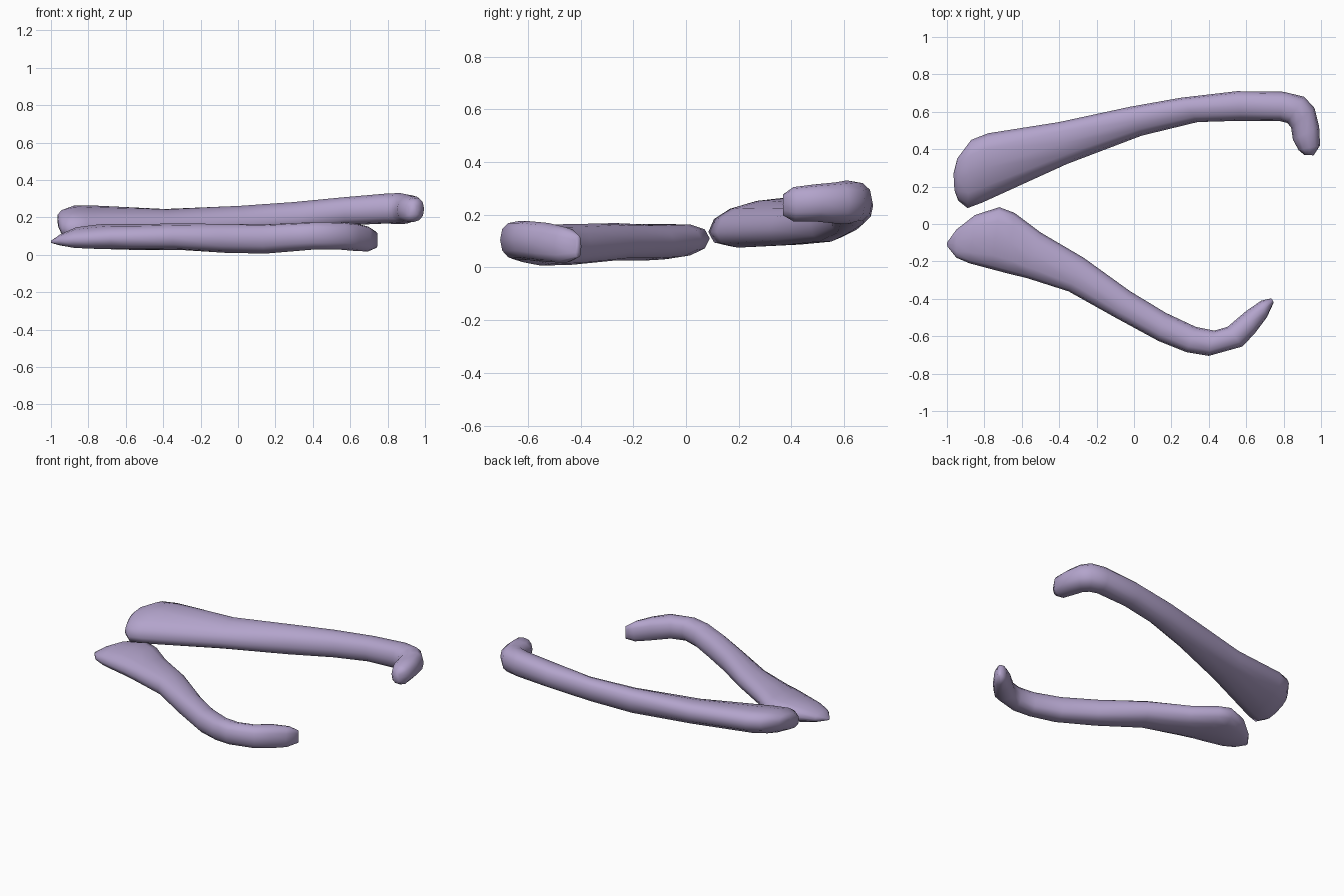
import bpy, bmesh, math
from mathutils import Vector

lilac = bpy.data.materials.new("dusty lilac")
lilac.diffuse_color = (0.45, 0.37, 0.60, 1)
SIDES = 12


def spow(v, e):
    return math.copysign(abs(v) ** e, v)


def brow(name, stations):
    """Loft rounded sections: outer edge x,y,z, inner edge x,y,z, half height."""
    bm = bmesh.new()
    rings = []
    for ox, oy, oz, ix, iy, iz, h in stations:
        o, i = Vector((ox, oy, oz)), Vector((ix, iy, iz))
        mid, half = (o + i) / 2, (o - i) / 2
        ring = []
        for k in range(SIDES):
            a = math.tau * k / SIDES
            p = mid + half * spow(math.cos(a), 0.85)
            p.z += h * spow(math.sin(a), 0.85)
            ring.append(bm.verts.new(p))
        rings.append(ring)
    for r, s in zip(rings, rings[1:]):
        for k in range(SIDES):
            n = (k + 1) % SIDES
            bm.faces.new((r[k], r[n], s[n], s[k]))
    # rounded-off ends
    bm.faces.new(rings[0])
    bm.faces.new(rings[-1])
    bmesh.ops.recalc_face_normals(bm, faces=bm.faces)
    for f in bm.faces:
        f.smooth = True
    me = bpy.data.meshes.new(name)
    bm.to_mesh(me)
    bm.free()
    me.materials.append(lilac)
    ob = bpy.data.objects.new(name, me)
    bpy.context.collection.objects.link(ob)


# rear brow: wide left end, slim arch, hooked right tip
brow("rear_brow", [
    (-0.965, 0.27, 0.20, -0.96, 0.18, 0.165, 0.025),
    (-0.945, 0.35, 0.205, -0.94, 0.125, 0.14, 0.055),
    (-0.87, 0.45, 0.21, -0.89, 0.085, 0.135, 0.08),
    (-0.78, 0.485, 0.205, -0.81, 0.115, 0.135, 0.085),
    (-0.40, 0.545, 0.185, -0.36, 0.32, 0.145, 0.078),
    (-0.02, 0.627, 0.195, 0.04, 0.472, 0.165, 0.082),
    (0.25, 0.675, 0.215, 0.34, 0.545, 0.195, 0.077),
    (0.55, 0.71, 0.235, 0.57, 0.552, 0.23, 0.075),
    (0.80, 0.707, 0.25, 0.78, 0.55, 0.245, 0.08),
    (0.91, 0.68, 0.25, 0.82, 0.54, 0.245, 0.083),
    (0.965, 0.62, 0.25, 0.84, 0.515, 0.24, 0.078),
    (0.99, 0.52, 0.25, 0.85, 0.45, 0.24, 0.07),
    (0.995, 0.42, 0.245, 0.88, 0.395, 0.235, 0.065),
    (0.96, 0.367, 0.24, 0.91, 0.37, 0.235, 0.04),
])

# front brow: pointed left end, slim bend, upturned right tip
brow("front_brow", [
    (-1.0, -0.10, 0.07, -0.998, -0.12, 0.07, 0.006),
    (-0.95, -0.03, 0.085, -0.95, -0.18, 0.075, 0.03),
    (-0.85, 0.048, 0.105, -0.88, -0.21, 0.08, 0.055),
    (-0.72, 0.09, 0.11, -0.76, -0.242, 0.085, 0.066),
    (-0.64, 0.06, 0.105, -0.68, -0.263, 0.09, 0.068),
    (-0.50, -0.045, 0.10, -0.57, -0.29, 0.09, 0.069),
    (-0.27, -0.18, 0.10, -0.35, -0.36, 0.095, 0.071),
    (-0.02, -0.36, 0.085, -0.10, -0.50, 0.09, 0.077),
    (0.17, -0.475, 0.08, 0.13, -0.625, 0.09, 0.078),
    (0.33, -0.55, 0.09, 0.28, -0.685, 0.10, 0.075),
    (0.43, -0.57, 0.10, 0.40, -0.705, 0.105, 0.073),
    (0.50, -0.55, 0.10, 0.58, -0.655, 0.105, 0.074),
    (0.60, -0.465, 0.095, 0.65, -0.58, 0.095, 0.074),
    (0.68, -0.41, 0.085, 0.71, -0.50, 0.085, 0.067),
    (0.735, -0.397, 0.08, 0.747, -0.42, 0.08, 0.042),
])
